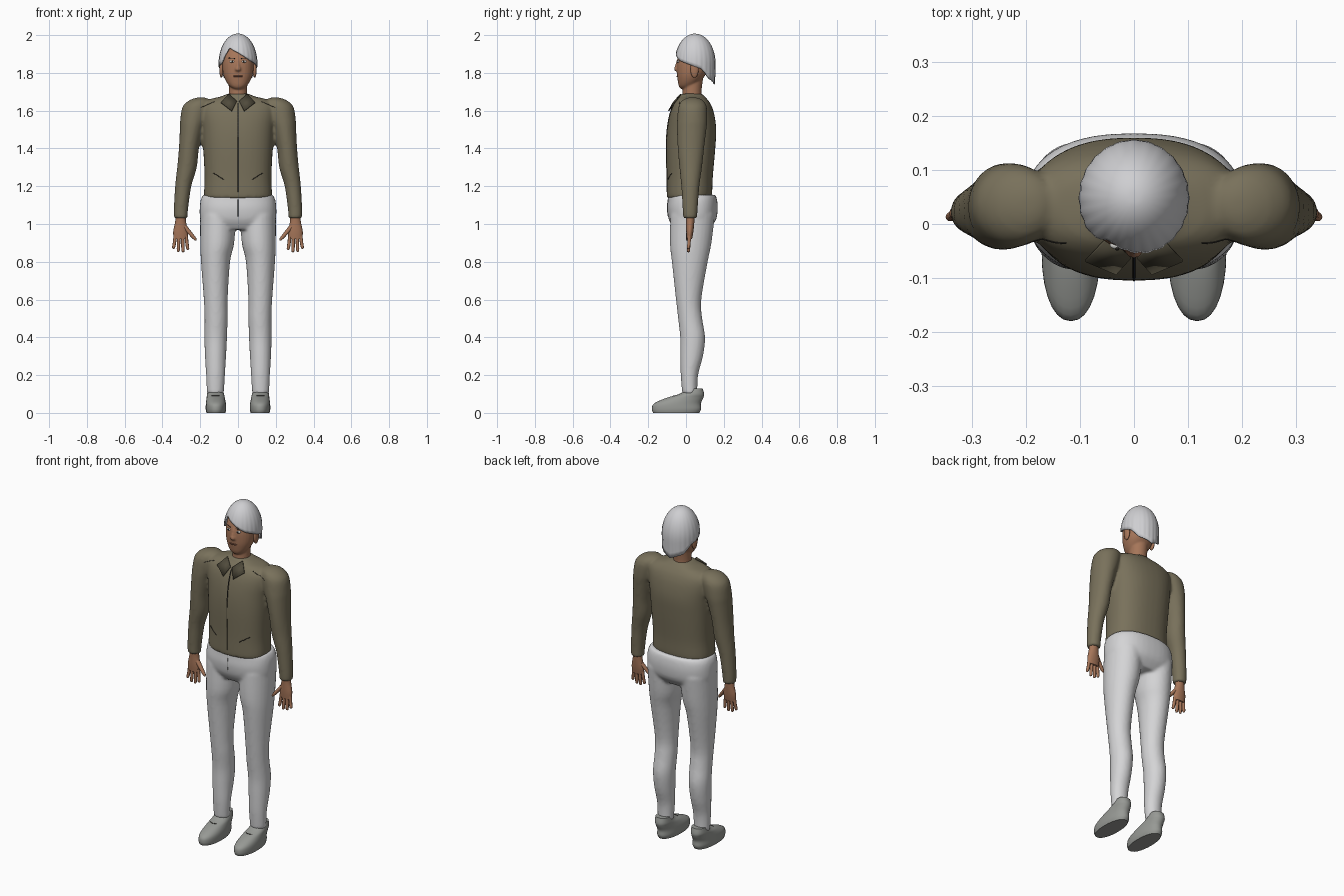
import bpy, bmesh, math
from mathutils import Vector
from mathutils.bvhtree import BVHTree

if "Cube" in bpy.data.objects:
    bpy.data.objects.remove(bpy.data.objects["Cube"])


def material(name, r, g, b):
    m = bpy.data.materials.new(name)
    m.use_nodes = True
    m.diffuse_color = (r, g, b, 1)
    node = m.node_tree.nodes["Principled BSDF"]
    node.inputs["Base Color"].default_value = (r, g, b, 1)
    node.inputs["Roughness"].default_value = 0.8
    return m


olive = material("olive jacket", .19, .165, .105)
dark_olive = material("dark olive collar", .08, .07, .045)
pale = material("pale grey trousers", .66, .66, .67)
silver = material("silver hair", .62, .62, .64)
skin = material("tan skin", .38, .18, .1)
lip = material("brown lips", .2, .08, .05)
grey = material("grey shoes", .31, .32, .3)
white = material("eye white", .75, .75, .72)
black = material("near black", .02, .018, .015)


def spline(p0, p1, p2, p3, t):
    """Catmull-Rom value between two neighbouring rings."""
    return tuple((2 * b + (c - a) * t + (2 * a - 5 * b + 4 * c - d) * t * t
                  + (3 * b - a - 3 * c + d) * t ** 3) / 2
                 for a, b, c, d in zip(p0, p1, p2, p3))


def loft(bm, rings, side=1, power=2.0, n=28, steps=4):
    """Closed skin through horizontal rings given as (z, x, y, half width, half depth)."""
    full = []
    last = len(rings) - 1
    for i in range(last):
        keys = [rings[max(0, min(last, i + k))] for k in (-1, 0, 1, 2)]
        full += [spline(*keys, s / steps) for s in range(steps)]
    full.append(rings[-1])
    loops = []
    for z, x, y, rx, ry in full:
        loop = []
        for k in range(n):
            a = math.tau * k / n
            c, s = math.cos(a), math.sin(a)
            px = x + rx * math.copysign(abs(c) ** (2 / power), c)
            py = y + ry * math.copysign(abs(s) ** (2 / power), s)
            loop.append(bm.verts.new((side * px, py, z)))
        loops.append(loop)
    faces = [bm.faces.new(loops[0]), bm.faces.new(loops[-1])]
    for a, b in zip(loops, loops[1:]):
        faces += [bm.faces.new((a[k], a[(k + 1) % n], b[(k + 1) % n], b[k])) for k in range(n)]
    bmesh.ops.recalc_face_normals(bm, faces=faces)


def finish(bm, name, mat, blend=0):
    """Turn a bmesh into an object; blend fuses overlapping volumes into one skin."""
    me = bpy.data.meshes.new(name)
    bm.to_mesh(me)
    bm.free()
    ob = bpy.data.objects.new(name, me)
    bpy.context.collection.objects.link(ob)
    me.materials.append(mat)
    bpy.ops.object.select_all(action="DESELECT")
    ob.select_set(True)
    bpy.context.view_layer.objects.active = ob
    bpy.ops.object.shade_smooth_by_angle(angle=math.radians(50))
    if blend:
        mod = ob.modifiers.new("fuse", "REMESH")
        mod.mode, mod.voxel_size, mod.use_smooth_shade = "VOXEL", blend, True
        mod = ob.modifiers.new("soften", "SMOOTH")
        mod.factor, mod.iterations = 0.5, 4
    return ob


def ball(name, mat, centre, size):
    bm = bmesh.new()
    bmesh.ops.create_uvsphere(bm, u_segments=16, v_segments=10, radius=1)
    for v in bm.verts:
        v.co = Vector(a * b for a, b in zip(v.co, size)) + Vector(centre)
    return finish(bm, name, mat)


def seam(name, mat, target, start, end, thick=.002):
    """Thin line laid on the front of a target between two (x, z) points."""
    tree = BVHTree.FromObject(target, bpy.context.evaluated_depsgraph_get())
    pts = []
    for i in range(13):
        x, z = (a + (b - a) * i / 12 for a, b in zip(start, end))
        hit = tree.ray_cast(Vector((x, -1, z)), Vector((0, 1, 0)))[0]
        if hit:
            pts.append(hit)
    curve = bpy.data.curves.new(name, "CURVE")
    curve.dimensions, curve.bevel_depth, curve.bevel_resolution = "3D", thick, 1
    line = curve.splines.new("POLY")
    line.points.add(len(pts) - 1)
    for p, co in zip(line.points, pts):
        p.co = (*co, 1)
    curve.materials.append(mat)
    bpy.context.collection.objects.link(bpy.data.objects.new(name, curve))


SIDES = (("left", 1), ("right", -1))

# Jacket: body and sleeves fused
bm = bmesh.new()
loft(bm, [(1.135, 0, .015, .176, .115), (1.16, 0, .018, .18, .12), (1.25, 0, .02, .177, .122),
          (1.4, 0, .025, .184, .13), (1.5, 0, .03, .19, .13), (1.58, 0, .032, .2, .118),
          (1.63, 0, .033, .195, .1), (1.66, 0, .033, .15, .08), (1.675, 0, .033, .09, .066),
          (1.69, 0, .03, .056, .056)], power=2.4, n=40)
for _, s in SIDES:
    loft(bm, [(1.67, .195, .035, .02, .02), (1.655, .203, .035, .055, .055),
              (1.62, .22, .035, .074, .075), (1.55, .236, .033, .07, .08),
              (1.5, .246, .03, .062, .078), (1.4, .26, .026, .053, .07),
              (1.3, .27, .025, .052, .06), (1.2, .29, .023, .043, .048),
              (1.08, .302, .022, .038, .04), (1.03, .303, .022, .036, .037)], s)
jacket = finish(bm, "jacket", olive, .009)

# Trousers: hips and legs fused
bm = bmesh.new()
loft(bm, [(1.155, 0, .03, .183, .125), (1.13, 0, .034, .197, .13), (1.08, 0, .034, .203, .134),
          (1.02, 0, .034, .198, .124), (.97, 0, .03, .16, .09)], power=2.4, n=40)
for _, s in SIDES:
    loft(bm, [(1.05, .106, .035, .095, .118), (.9, .11, .025, .09, .11), (.8, .119, .02, .077, .095),
              (.6, .118, .014, .063, .067), (.5, .116, .022, .061, .064), (.4, .118, .035, .06, .066),
              (.3, .119, .03, .056, .06), (.2, .119, .018, .05, .046), (.1, .12, .02, .045, .04)], s)
trousers = finish(bm, "trousers", pale, .009)

# Shoes and hands
for word, s in SIDES:
    bm = bmesh.new()
    loft(bm, [(0, .117, -.052, .05, .122), (.02, .117, -.05, .054, .13), (.05, .117, -.045, .053, .124),
              (.08, .118, -.005, .048, .097), (.1, .119, .03, .045, .066), (.13, .119, .05, .038, .038)],
         s, power=2.2)
    shoe = finish(bm, word + "_shoe", grey)
    seam(word + "_lace", black, shoe, (s * .1, .09), (s * .14, .09))

    bm = bmesh.new()
    loft(bm, [(1.05, .303, .022, .026, .024), (1.01, .304, .022, .029, .022),
              (.96, .304, .02, .039, .019), (.92, .304, .018, .036, .014)], s, n=16)
    for i, tip in enumerate((.862, .85, .852, .868)):
        x = .275 + .019 * i
        lean = (i - 1.5) * .006
        loft(bm, [(.94, x, .018, .009, .01), (.9, x + lean / 2, .016, .009, .009),
                  (tip + .008, x + lean, .013, .008, .008), (tip, x + lean, .013, .003, .003)], s, n=10)
    loft(bm, [(.99, .285, .02, .015, .014), (.955, .257, .013, .014, .012),
              (.925, .232, .008, .011, .009), (.912, .224, .007, .004, .004)], s, n=10)
    finish(bm, word + "_hand", skin)

# Head with neck and nose
bm = bmesh.new()
loft(bm, [(1.63, 0, .033, .055, .053), (1.7, 0, .032, .049, .05), (1.8, 0, .04, .052, .055)])
loft(bm, [(1.715, 0, -.002, .022, .025), (1.73, 0, .004, .045, .042), (1.76, 0, .018, .066, .062),
          (1.8, 0, .03, .08, .078), (1.86, 0, .038, .083, .085), (1.91, 0, .045, .074, .075),
          (1.95, 0, .05, .045, .05)], power=2.2)
loft(bm, [(1.872, 0, -.04, .007, .008), (1.84, 0, -.046, .01, .012),
          (1.818, 0, -.049, .017, .015), (1.808, 0, -.044, .012, .009)], n=12)
head = finish(bm, "head", skin, .005)

# Face details and ears
for word, s in SIDES:
    ball(word + "_ear", skin, (s * .088, .045, 1.82), (.011, .022, .046))
    ball(word + "_eye", white, (s * .031, -.039, 1.86), (.014, .008, .007))
    ball(word + "_iris", black, (s * .031, -.045, 1.86), (.005, .004, .006))
    seam(word + "_eyebrow", black, head, (s * .015, 1.876), (s * .05, 1.879))
seam("mouth", lip, head, (-.024, 1.782), (.024, 1.782), .004)

# Hair: swept cap whose lower edge follows a parted hairline
HAIRLINE = [(-180, 1.74), (-135, 1.77), (-110, 1.82), (-80, 1.84), (-60, 1.85), (-32, 1.93),
            (0, 1.905), (40, 1.865), (80, 1.84), (110, 1.82), (135, 1.77), (180, 1.74)]


def hairline(deg):
    for (a, za), (b, zb) in zip(HAIRLINE, HAIRLINE[1:]):
        if a <= deg <= b:
            return za + (zb - za) * (deg - a) / (b - a)


bm = bmesh.new()
rows, cols = 16, 96
grid = []
for i in range(rows + 1):
    t = (.06 + .94 * i / rows) ** 2
    row = []
    for k in range(cols):
        deg = -180 + 360 * k / cols
        a = math.radians(deg)
        z = 2 - (2 - hairline(deg)) * t
        r = math.sqrt(1 - ((z - 1.85) / .15) ** 2) if z > 1.85 else 1 - (1.85 - z) * .3
        r *= 1 + .012 * t * math.cos(24 * a)
        row.append(bm.verts.new((.094 * r * math.sin(a), .048 - .1 * r * math.cos(a), z)))
    grid.append(row)
bm.faces.new(grid[0])
for a, b in zip(grid, grid[1:]):
    for k in range(cols):
        j = (k + 1) % cols
        bm.faces.new((a[k], b[k], b[j], a[j]))
bmesh.ops.recalc_face_normals(bm, faces=bm.faces)
hair = finish(bm, "hair", silver)
mod = hair.modifiers.new("thickness", "SOLIDIFY")
mod.thickness, mod.offset = .008, -1

# Collar flaps, zip and pocket lines
for word, s in SIDES:
    bm = bmesh.new()
    corners = [(.05, -.027, 1.688), (.006, -.062, 1.65), (.033, -.092, 1.598), (.09, -.068, 1.642)]
    bm.faces.new([bm.verts.new((s * x, y, z)) for x, y, z in corners])
    flap = finish(bm, word + "_collar_flap", dark_olive)
    mod = flap.modifiers.new("thickness", "SOLIDIFY")
    mod.thickness, mod.offset = .006, 0
    seam(word + "_pocket", black, jacket, (s * .13, 1.27), (s * .075, 1.235))
    seam(word + "_shoulder_seam", black, jacket, (s * .2, 1.615), (s * .125, 1.648), .0015)
seam("zip", dark_olive, jacket, (0, 1.17), (0, 1.46))
seam("open_zip", black, jacket, (0, 1.46), (0, 1.64), .003)
seam("fly", grey, trousers, (0, 1.04), (0, 1.13), .0015)
